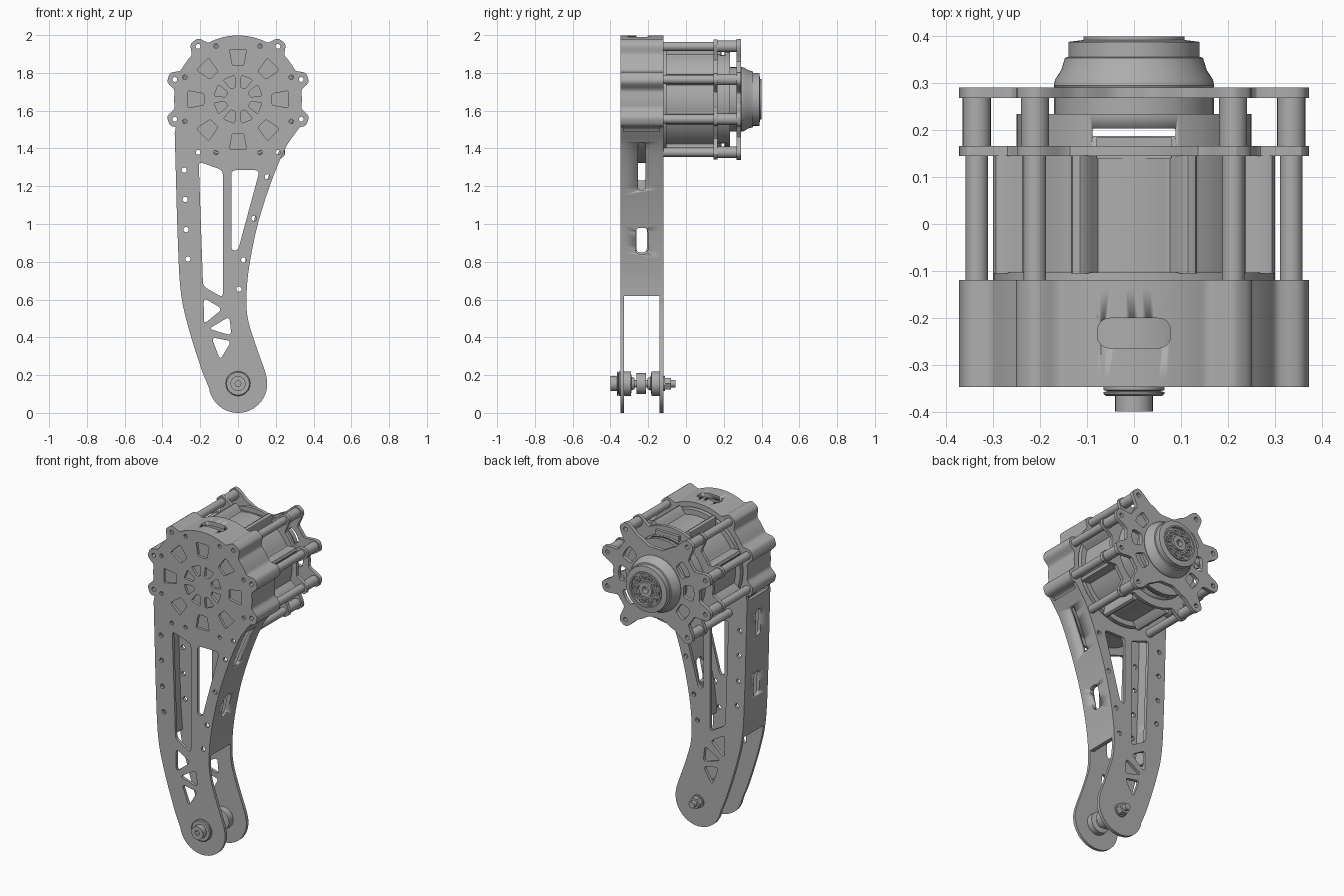
import bpy, bmesh
from math import sin, cos, pi, radians, exp, degrees
from mathutils import Vector

if "Cube" in bpy.data.objects:
    bpy.data.objects.remove(bpy.data.objects["Cube"])

grey = bpy.data.materials.new("machined_grey")
grey.use_nodes = True
grey.diffuse_color = (0.42, 0.42, 0.42, 1)
grey.node_tree.nodes["Principled BSDF"].inputs["Base Color"].default_value = (0.42, 0.42, 0.42, 1)

HEAD = Vector((0, 1.66))      # motor axis in x, z
FOOT = Vector((0, 0.155))     # lower pivot in x, z
parts = []


# ---------- 2D helpers ----------
def polar(r, deg, c=HEAD):
    return Vector((c[0] + r * cos(radians(deg)), c[1] + r * sin(radians(deg))))


def circle(r, c=HEAD, n=32):
    return [polar(r, 360 * i / n, c) for i in range(n)]


def rounded(pts, r=0.015, n=4):
    """Polygon with rounded corners."""
    out, pts = [], [Vector(p) for p in pts]
    for i, p in enumerate(pts):
        a, b = pts[i - 1] - p, pts[(i + 1) % len(pts)] - p
        a, b = (p + v.normalized() * min(r, v.length * 0.45) for v in (a, b))
        for k in range(n + 1):
            t = k / n
            out.append(a * (1 - t) ** 2 + p * 2 * t * (1 - t) + b * t * t)
    return out


def box2(x0, x1, y0, y1, r):
    return rounded([(x0, y0), (x1, y0), (x1, y1), (x0, y1)], r)


def smooth(pts, n=6):
    """Open Catmull-Rom curve through the points."""
    p = [Vector(q) for q in pts]
    p = [p[0] * 2 - p[1]] + p + [p[-1] * 2 - p[-2]]
    out = []
    for i in range(1, len(p) - 2):
        a, b, c, d = p[i - 1:i + 3]
        for k in range(n):
            t = k / n
            out.append(0.5 * (2 * b + (c - a) * t + (2 * a - 5 * b + 4 * c - d) * t * t
                              + (3 * b - a - 3 * c + d) * t ** 3))
    return out + [p[-2]]


def eared(base, ears, tip, width=7.0, start=0, stop=360, step=1.5, notch=0):
    """Round outline with a lobe at each ear angle."""
    out = []
    for i in range(int((stop - start) / step)):
        a = start + i * step
        gap = lambda e: abs((a - e + 180) % 360 - 180)
        bump = max(exp(-(gap(e) / width) ** 4) for e in ears)
        dip = notch * max(exp(-(gap(e) / 22) ** 4) for e in (90, 270))
        out.append(polar(base - dip + (tip - base + dip) * bump, a))
    return out


# ---------- 3D helpers ----------
def add(name, mesh):
    ob = bpy.data.objects.new(name, mesh)
    bpy.context.collection.objects.link(ob)
    mesh.materials.append(grey)
    parts.append(ob)
    return ob


def prism(name, loops, lo, hi, axis="Y"):
    """Extrude an outline, with its holes, along an axis."""
    cu = bpy.data.curves.new(name, "CURVE")
    cu.dimensions, cu.fill_mode, cu.extrude = "2D", "BOTH", (hi - lo) / 2
    for loop in loops:
        sp = cu.splines.new("POLY")
        sp.points.add(len(loop) - 1)
        for q, p in zip(sp.points, loop):
            q.co = (p[0], p[1], 0, 1)
        sp.use_cyclic_u = True
    tmp = bpy.data.objects.new(name + "_outline", cu)
    bpy.context.collection.objects.link(tmp)
    dg = bpy.context.evaluated_depsgraph_get()
    me = bpy.data.meshes.new_from_object(tmp.evaluated_get(dg))
    bpy.data.objects.remove(tmp)
    me.materials.clear()
    bm = bmesh.new()
    bm.from_mesh(me)
    for v in bm.verts:
        u, w, d = v.co.x, v.co.y, v.co.z + (lo + hi) / 2
        v.co = {"X": (d, u, w), "Y": (u, d, w), "Z": (u, w, d)}[axis]
    bmesh.ops.remove_doubles(bm, verts=bm.verts, dist=1e-5)
    bmesh.ops.recalc_face_normals(bm, faces=bm.faces)
    bm.to_mesh(me)
    bm.free()
    return add(name, me)


def lathe(name, profile, c=HEAD, n=48):
    """Turn a (radius, y) profile round a y-parallel axis."""
    bm = bmesh.new()
    vs = [bm.verts.new((c[0] + r, y, c[1])) for r, y in profile]
    es = [bm.edges.new(e) for e in zip(vs, vs[1:])]
    bmesh.ops.spin(bm, geom=vs + es, cent=(c[0], 0, c[1]), axis=(0, 1, 0), angle=2 * pi, steps=n)
    bmesh.ops.remove_doubles(bm, verts=bm.verts, dist=1e-5)
    bmesh.ops.recalc_face_normals(bm, faces=bm.faces)
    me = bpy.data.meshes.new(name)
    bm.to_mesh(me)
    bm.free()
    return add(name, me)


def rod(name, r, lo, hi, c=HEAD, n=32):
    return lathe(name, [(0, lo), (r, lo), (r, hi), (0, hi)], c, n)


def cut(ob, cutter):
    parts.remove(cutter)
    cutter.hide_render = True
    cutter.hide_set(True)
    m = ob.modifiers.new("opening", "BOOLEAN")
    m.operation, m.object, m.solver = "DIFFERENCE", cutter, "EXACT"


# ---------- leg outline and openings ----------
TOP_EARS = [-17.4, 17.4, 53, 127, 162.6, 197.4]
EARS = TOP_EARS + [233, 307]
left = smooth([(-0.335, 1.48), (-0.33, 1.3), (-0.32, 0.95), (-0.305, 0.66), (-0.27, 0.48),
               (-0.2, 0.25), (-0.153, 0.13)])
right = smooth([(0.153, 0.18), (0.14, 0.23), (0.09, 0.37), (0.052, 0.5), (0.045, 0.62), (0.06, 0.78),
                (0.105, 1.0), (0.175, 1.22), (0.25, 1.4), (0.31, 1.49)])
head_arc = eared(0.338, TOP_EARS, 0.387, start=-24, stop=206)
foot_arc = [polar(0.155, a, FOOT) for a in range(195, 366, 6)]
leg = head_arc + left + foot_arc + right

ear_holes = [circle(0.013, polar(0.351, a), 12) for a in EARS]
edge_holes = [circle(0.014, p, 12) for p in
              [(-0.285, 1.285), (-0.28, 1.13), (-0.275, 0.97), (-0.265, 0.815),
               (0.155, 1.25), (0.085, 1.03), (0.03, 0.81), (0.005, 0.655)]]
windows = [rounded(p, 0.025) for p in [
    [(-0.208, 1.33), (-0.08, 1.285), (-0.08, 0.61), (-0.185, 0.67)],
    [(-0.035, 1.285), (0.115, 1.285), (0.0, 0.86), (-0.035, 0.86)],
    [(-0.182, 0.61), (-0.083, 0.55), (-0.18, 0.47)],
    [(-0.155, 0.445), (-0.045, 0.51), (-0.035, 0.41)],
    [(-0.14, 0.4), (-0.035, 0.38), (-0.095, 0.28)]]]


def vent(r0, r1, w0, w1, deg):
    d, s = polar(1, deg, (0, 0)), polar(1, deg + 90, (0, 0))
    return rounded([HEAD + d * r + s * w for r, w in ((r0, -w0), (r1, -w1), (r1, w1), (r0, w0))], 0.01)


vents = [vent(0.18, 0.265, 0.03, 0.045, 45 * i) for i in range(8)]
vents += [vent(0.065, 0.125, 0.014, 0.032, 22.5 + 45 * i) for i in range(8)]
screw_holes = [circle(0.012, polar(0.305, 22.5 + 45 * i), 12) for i in range(8)]

prism("front_plate", [leg] + ear_holes + edge_holes + windows + vents + screw_holes, -0.347, -0.329)
prism("back_plate", [leg, circle(0.307, n=64)] + ear_holes + edge_holes + windows, -0.139, -0.119)

# head housing ring with the slot on top
ring = prism("head_housing", [eared(0.338, TOP_EARS, 0.387), circle(0.312, n=64)] + ear_holes[:6], -0.33, -0.138)
cut(ring, prism("top_slot_cutter", [box2(-0.078, 0.078, -0.265, -0.2, 0.033)], 1.85, 2.1, "Z"))


# side walls between the plates, with slots
def wall(name, pts, t, x0, x1, slots):
    pts = [p for p in pts if p.y > 0.6]
    ob = prism(name, [pts + [p + Vector((t, 0)) for p in reversed(pts)]], -0.33, -0.138)
    for w, z0, z1 in slots:
        hole = box2(-0.235 - w, -0.235 + w, z0, z1, w * 0.8)
        cut(ob, prism(name + "_cutter", [hole], x0, x1, "X"))


wall("left_wall", right, -0.025, -0.02, 0.4, [(0.033, 0.84, 0.98), (0.02, 1.18, 1.43)])
wall("right_wall", left, 0.02, -0.4, -0.22, [(0.028, 0.85, 1.0), (0.024, 1.23, 1.39)])

# motor
rod("motor_inner_disc", 0.3, -0.3, -0.28, n=64)
rod("motor_core", 0.2, -0.285, -0.1)
rod("motor_base", 0.3, -0.135, -0.103, n=64)
posts = [22.5 + 45 * i for i in range(8)]
prism("motor_body", [eared(0.268, posts, 0.322, 4.5)], -0.105, 0.146)
prism("middle_ring", [eared(0.3, EARS, 0.387), circle(0.235, n=48)] + ear_holes, 0.145, 0.166)
cap = lathe("motor_cap", [(0, 0.14), (0.25, 0.14), (0.25, 0.234), (0.17, 0.234), (0.17, 0.275), (0, 0.275)])
cut(cap, prism("cap_slot_cutter", [box2(-0.088, 0.088, 0.187, 0.203, 0.002)], 1.2, 2.1, "Z"))
prism("connector", [box2(-0.08, 0.08, 0.14, 0.185, 0.003)], 1.86, 1.93, "Z")


# rear plate with arc windows
def arc_window(deg, half=11, r0=0.19, r1=0.255):
    return rounded([polar(r1, deg - half), polar(r1 + 0.005, deg), polar(r1, deg + half),
                    polar(r0, deg + half), polar(r0, deg - half)], 0.015)


rear_windows = [arc_window(a) for a in (0, 35, 145, 180, 215, 325)]
prism("rear_plate", [eared(0.295, EARS, 0.387, 8, notch=0.08)] + ear_holes + rear_windows, 0.268, 0.291)

# hollow standoffs
for a in EARS:
    c = polar(0.351, a)
    for tag, r, lo, hi in (("long", 0.024, -0.12, 0.146), ("short", 0.03, 0.165, 0.269)):
        prism(tag + "_standoff", [circle(r, c, 24), circle(0.013, c, 12)], lo, hi)

# output hub
lathe("output_hub", [(0, 0.28), (0.165, 0.28), (0.171, 0.295), (0.168, 0.308), (0.155, 0.328), (0.147, 0.354),
                     (0.14, 0.356), (0.14, 0.388), (0.108, 0.392), (0.108, 0.4), (0.098, 0.4), (0.098, 0.385),
                     (0.045, 0.385), (0.045, 0.399), (0.02, 0.399), (0.02, 0.37), (0, 0.37)], n=64)
for i in range(10):
    c = polar(0.073, 36 * i)
    prism("hub_screw", [circle(0.018, c, 16), circle(0.008, c, 6)], 0.38, 0.398)

# lower pivot
rod("pivot_shaft", 0.02, -0.35, -0.055, FOOT)
prism("pivot_bolt_head", [circle(0.04, FOOT), circle(0.016, FOOT, 6)], -0.4, -0.36)
lathe("pivot_washer", [(0, -0.366), (0.06, -0.366), (0.065, -0.362), (0.065, -0.358), (0.055, -0.356),
                       (0.065, -0.354), (0.065, -0.346), (0, -0.346)], FOOT)
for s in (-1, 1):
    y = lambda d: -0.2375 + s * d
    lathe("pivot_bearing", [(0.02, y(0.1)), (0.065, y(0.1)), (0.065, y(0.055)), (0.035, y(0.05)),
                            (0.03, y(0.035)), (0.02, y(0.035))], FOOT)
rod("pivot_spacer", 0.055, -0.262, -0.212, FOOT)
rod("pivot_nut_washer", 0.04, -0.12, -0.112, FOOT)
rod("pivot_nut", 0.035, -0.112, -0.08, FOOT, 6)

# smooth the curved sides, keep the edges sharp
bpy.ops.object.select_all(action="DESELECT")
for ob in parts:
    ob.select_set(True)
bpy.context.view_layer.objects.active = parts[0]
bpy.ops.object.shade_smooth_by_angle(angle=radians(30))
